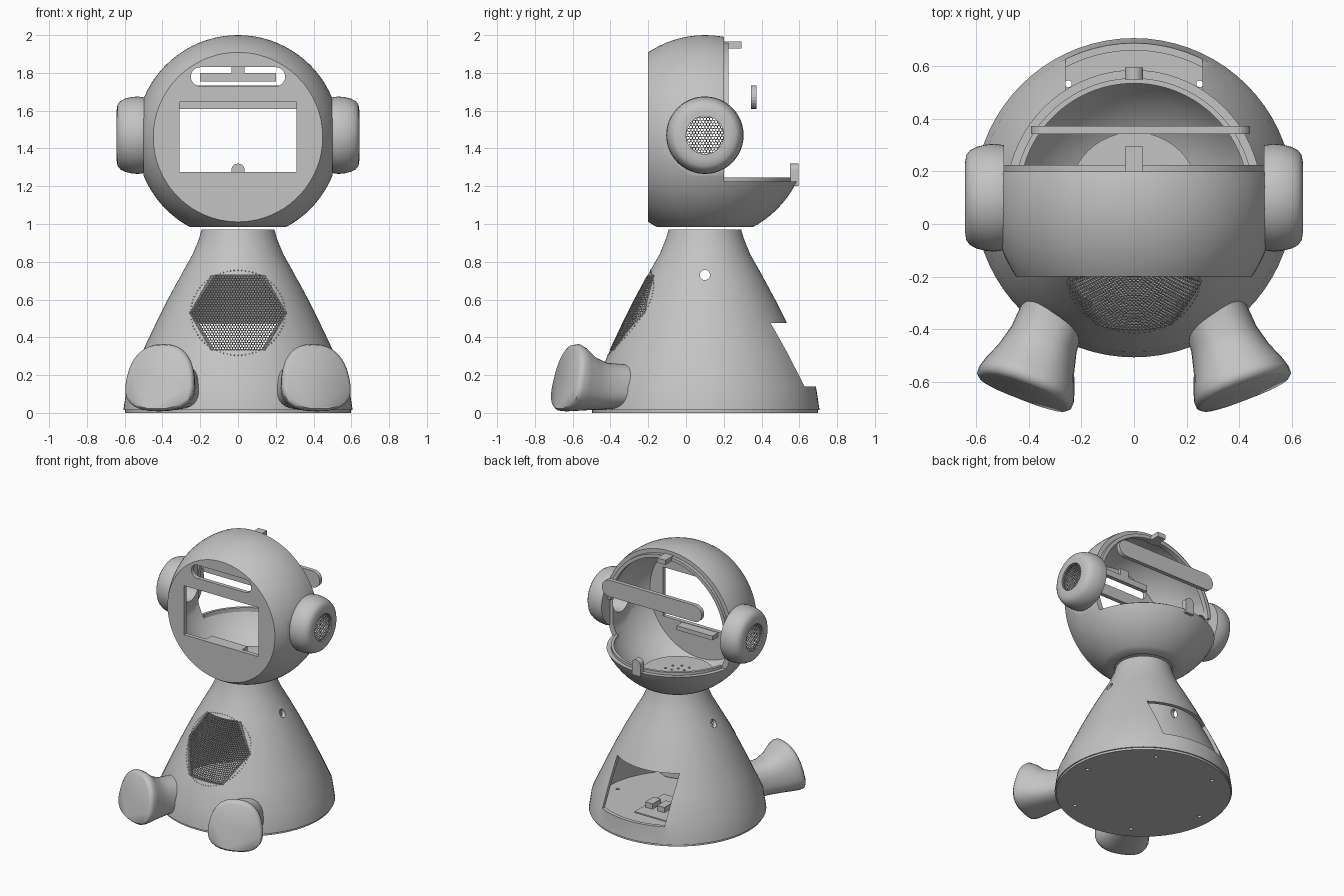
import bpy, bmesh
from math import sin, cos, pi, sqrt, radians
from mathutils import Matrix, Vector

cube = bpy.data.objects.get("Cube")
if cube:
    bpy.data.objects.remove(cube, do_unlink=True)

grey = bpy.data.materials.new("light_grey")
grey.use_nodes = True
grey.diffuse_color = (0.55, 0.55, 0.55, 1)
grey.node_tree.nodes["Principled BSDF"].inputs["Base Color"].default_value = (0.55, 0.55, 0.55, 1)

CY, HZ, HEAD_R = 0.1, 1.46, 0.54      # shared axis and head centre


def finish(name, bm, fix=True):
    if fix:
        bmesh.ops.recalc_face_normals(bm, faces=bm.faces)
    me = bpy.data.meshes.new(name)
    bm.to_mesh(me)
    bm.free()
    me.materials.append(grey)
    ob = bpy.data.objects.new(name, me)
    bpy.context.collection.objects.link(ob)
    return ob


def activate(ob):
    bpy.ops.object.select_all(action='DESELECT')
    ob.select_set(True)
    bpy.context.view_layer.objects.active = ob


def smooth(ob, angle=35):
    activate(ob)
    bpy.ops.object.shade_smooth_by_angle(angle=radians(angle))


def cut(ob, cutter, op='DIFFERENCE'):
    mod = ob.modifiers.new("cut", 'BOOLEAN')
    mod.operation, mod.object, mod.solver = op, cutter, 'EXACT'
    cutter.hide_render = True
    activate(ob)
    bpy.ops.object.modifier_apply(modifier=mod.name)
    bpy.data.objects.remove(cutter, do_unlink=True)


def box(name, lo, hi):
    bm = bmesh.new()
    lo, hi = Vector(lo), Vector(hi)
    bmesh.ops.create_cube(bm, size=1, matrix=Matrix.Translation((lo + hi) / 2) @ Matrix.Diagonal((*(hi - lo), 1)))
    return finish(name, bm)


def rods(name, centres, r, depth, axis='Z', seg=32):
    bm = bmesh.new()
    turn = {'Z': Matrix(), 'X': Matrix.Rotation(pi / 2, 4, 'Y')}[axis]
    for c in centres:
        bmesh.ops.create_cone(bm, cap_ends=True, segments=seg, radius1=r, radius2=r, depth=depth,
                              matrix=Matrix.Translation(c) @ turn)
    return finish(name, bm)


def ball(name, r):
    bm = bmesh.new()
    bmesh.ops.create_uvsphere(bm, u_segments=72, v_segments=40, radius=r,
                              matrix=Matrix.Translation((0, CY, HZ)))
    return finish(name, bm)


def prism(name, outline, y0, y1):
    """Outline in x and z, extruded along y."""
    bm = bmesh.new()
    face = bm.faces.new([bm.verts.new((x, y0, z)) for x, z in outline])
    ext = bmesh.ops.extrude_face_region(bm, geom=[face])["geom"]
    bmesh.ops.translate(bm, vec=(0, y1 - y0, 0), verts=[v for v in ext if isinstance(v, bmesh.types.BMVert)])
    return finish(name, bm)


def stadium(cx, cz, half, r):
    return [(cx + s * half + r * sin(a + s * pi / 2), cz + r * cos(a + s * pi / 2))
            for s in (1, -1) for a in [pi * i / 12 - pi / 2 for i in range(13)]]


def revolve(name, profile, matrix, start=0.0, sweep=2 * pi, steps=72):
    """Closed (radius, height) profile swept about z."""
    bm = bmesh.new()
    vs = [bm.verts.new((r * cos(start), r * sin(start), z)) for r, z in profile]
    es = [bm.edges.new((vs[i], vs[i - 1])) for i in range(len(vs))]
    bmesh.ops.spin(bm, geom=vs + es, cent=(0, 0, 0), axis=(0, 0, 1), angle=sweep, steps=steps)
    bmesh.ops.remove_doubles(bm, verts=bm.verts, dist=1e-5)
    bmesh.ops.holes_fill(bm, edges=[e for e in bm.edges if e.is_boundary])
    bmesh.ops.transform(bm, matrix=matrix, verts=bm.verts)
    return finish(name, bm)


def lattice(name, pitch, extent, inside, place, wire):
    """Honeycomb mesh: hexagon cells turned into a wire frame."""
    bm = bmesh.new()
    n = int(extent / pitch) + 2
    for j in range(-n, n + 1):
        for i in range(-n, n + 1):
            u, v = (i + 0.5 * (j % 2)) * pitch, j * pitch * sqrt(3) / 2
            if inside(u, v):
                ring = [(u + pitch / sqrt(3) * sin(k * pi / 3), v + pitch / sqrt(3) * cos(k * pi / 3))
                        for k in range(6)]
                bm.faces.new([bm.verts.new(place(*p)) for p in ring])
    bmesh.ops.remove_doubles(bm, verts=bm.verts, dist=pitch * 0.05)
    ob = finish(name, bm)
    mod = ob.modifiers.new("wire", 'WIREFRAME')
    mod.thickness, mod.use_boundary, mod.use_even_offset = wire, True, False
    return ob


# Body: hollow bell with window, grille opening and side holes
PROFILE = [(0.607, 0.015), (0.588, 0.14), (0.503, 0.33), (0.432, 0.48), (0.372, 0.6),
           (0.302, 0.73), (0.24, 0.84), (0.207, 0.92), (0.192, 0.972)]


def body_radius(z):
    for (r0, z0), (r1, z1) in zip(PROFILE, PROFILE[1:]):
        if z <= z1:
            return r0 + (r1 - r0) * (z - z0) / (z1 - z0)
    return PROFILE[-1][0]


def on_chest(u, v, lift=0.0):
    z = 0.53 + v
    return (u, CY - sqrt(body_radius(z) ** 2 - u * u) - lift, z)


axis_place = Matrix.Translation((0, CY, 0))
body = revolve("body", PROFILE + [(r - 0.028, z) for r, z in reversed(PROFILE)], axis_place)
cut(body, box("window_cutter", (-0.26, 0.2, 0.14), (0.26, 1, 0.475)))
hexagon = [(0.248 * cos(k * pi / 3), 0.53 + 0.231 * sin(k * pi / 3)) for k in range(6)]
cut(body, prism("grille_cutter", hexagon, -0.7, 0))
cut(body, rods("side_hole_cutter", [(0, CY, 0.73)], 0.027, 2, 'X'))
smooth(body)
lattice("chest_grille", 0.0145, 0.25,
        lambda u, v: abs(v) < 0.2 and abs(u) * 0.8 + abs(v) * 0.47 < 0.2, on_chest, 0.006)

# Ring of small dots around the grille
bm = bmesh.new()
for k in range(80):
    a = 2 * pi * k / 80
    bmesh.ops.create_icosphere(bm, subdivisions=1, radius=0.004,
                               matrix=Matrix.Translation(on_chest(0.25 * cos(a), 0.225 * sin(a))))
finish("grille_dots", bm)

# Base plate with screw holes and a few boards on it
base = rods("base_plate", [(0, CY, 0.011)], 0.598, 0.022, seg=72)
cut(base, rods("screw_cutter", [(0.5 * cos(k * pi / 3), CY + 0.5 * sin(k * pi / 3), 0) for k in range(6)],
               0.013, 0.2, seg=12))
box("circuit_board", (-0.15, 0.05, 0.05), (0.15, 0.4, 0.06))
for i, x in enumerate((-0.1, 0, 0.1)):
    box(f"board_part_{i}", (x - 0.03, 0.2, 0.06), (x + 0.03, 0.3, 0.1))

# Head: hollow ball with flat face, flat sides and an open back
head = ball("head", HEAD_R)
cut(head, box("head_limits", (-0.5, -0.2, 0.983), (0.5, 1, 2.2)), 'INTERSECT')
hollow = ball("hollow", HEAD_R - 0.04)
cut(hollow, box("hollow_limits", (-0.47, -0.17, 1.012), (0.47, 1, 2.2)), 'INTERSECT')
cut(head, hollow)
cut(head, box("back_cutter", (-1, 0.2, 1.225), (1, 1, 2.2)))
cut(head, box("screen_cutter", (-0.31, -0.4, 1.275), (0.31, 0, 1.645)))
cut(head, prism("slot_cutter", stadium(0, 1.78, 0.2, 0.05), -0.4, 0))
cut(head, rods("ear_hole_cutter", [(0, CY, 1.47)], 0.1, 2, 'X'))
cut(head, rods("neck_cutter", [(0, CY, 1)], 0.2, 0.1, seg=48))
smooth(head, 30)

# Lips along the open edges of the head
revolve("bowl_lip", [(0.435, 1.19), (0.455, 1.19), (0.455, 1.245), (0.435, 1.245)], axis_place,
        radians(13), radians(154), 40)
revolve("arch_lip", [(0.475, 0), (0.5, 0), (0.5, 0.035), (0.475, 0.035)],
        Matrix.Translation((0, 0.225, HZ)) @ Matrix.Rotation(pi / 2, 4, 'X'), radians(5), radians(170), 48)

# Fixing tabs, cross bar and inner brackets
tab = [(-0.035, 1.2), (0.035, 1.2)] + [(0.035 * cos(k * pi / 10), 1.285 + 0.035 * sin(k * pi / 10))
                                      for k in range(11)]
prism("lower_tab", tab, 0.55, 0.595)
box("upper_tab", (-0.035, 0.18, 1.93), (0.035, 0.295, 1.965))
prism("cross_bar", stadium(0.025, 1.672, 0.355, 0.062), 0.343, 0.373)
box("slot_bracket", (-0.2, -0.13, 1.755), (0.2, -0.1, 1.8))
box("slot_bracket_stem", (-0.035, -0.13, 1.8), (0.035, -0.1, 1.85))
box("screen_ledge", (-0.15, -0.18, 1.24), (0.15, -0.1, 1.272))

# Perforated floor inside the bowl
floor = rods("bowl_floor", [(0, CY, 1.03)], 0.25, 0.025, seg=48)
holes = [(r * cos(2 * pi * k / n), CY + r * sin(2 * pi * k / n), 1.03)
         for r, n in ((0.05, 6), (0.1, 10)) for k in range(n)]
cut(floor, rods("floor_hole_cutter", holes, 0.009, 0.2, seg=10))

# Ears and feet, mirrored
EAR = [(0.1, 0.495), (0.2, 0.495), (0.205, 0.53), (0.202, 0.565), (0.193, 0.6), (0.18, 0.624),
       (0.162, 0.638), (0.13, 0.643), (0.1, 0.643)]
# distance, half width, bottom, top
FOOT = [(0.0, 0.12, 0.03, 0.25), (0.12, 0.125, 0.022, 0.26), (0.2, 0.13, 0.018, 0.265),
        (0.28, 0.15, 0.014, 0.295), (0.35, 0.177, 0.01, 0.345), (0.39, 0.188, 0.008, 0.364),
        (0.415, 0.187, 0.01, 0.36), (0.428, 0.172, 0.022, 0.343)]


def power(t, p):
    return abs(t) ** p * (1 if t > 0 else -1)


def foot(name, side):
    bm = bmesh.new()
    along, across = Vector((0.36 * side, -0.933, 0)), Vector((0.933 * side, 0.36, 0))
    rings = []
    for t, w, lo, hi in FOOT:
        ring = []
        for k in range(32):
            a = 2 * pi * k / 32
            up = power(sin(a), 0.8)
            z = (lo + hi) / 2 + (hi - lo) / 2 * up
            u = w * power(cos(a), 0.8) * (1 - 0.15 * up)
            p = Vector((0.27 * side, -0.25, z)) + along * (t - (z - 0.12) * 0.2 * t / 0.43) + across * u
            ring.append(bm.verts.new(p))
        rings.append(ring)
    for a, b in zip(rings, rings[1:]):
        for k in range(32):
            bm.faces.new((a[k - 1], a[k], b[k], b[k - 1]))
    bm.faces.new(rings[0])
    bm.faces.new(rings[-1])
    smooth(finish(name, bm), 50)


for word, side in (("left", 1), ("right", -1)):
    turn = Matrix.Translation((0, CY, 1.47)) @ Matrix.Rotation(side * pi / 2, 4, 'Y')
    smooth(revolve(word + "_ear", EAR, turn, steps=48))
    lattice(word + "_ear_mesh", 0.0165, 0.1, lambda u, v: u * u + v * v < 0.097 ** 2,
            lambda u, v: (side * 0.636, CY + u, 1.47 + v), 0.005)
    foot(word + "_foot", side)
